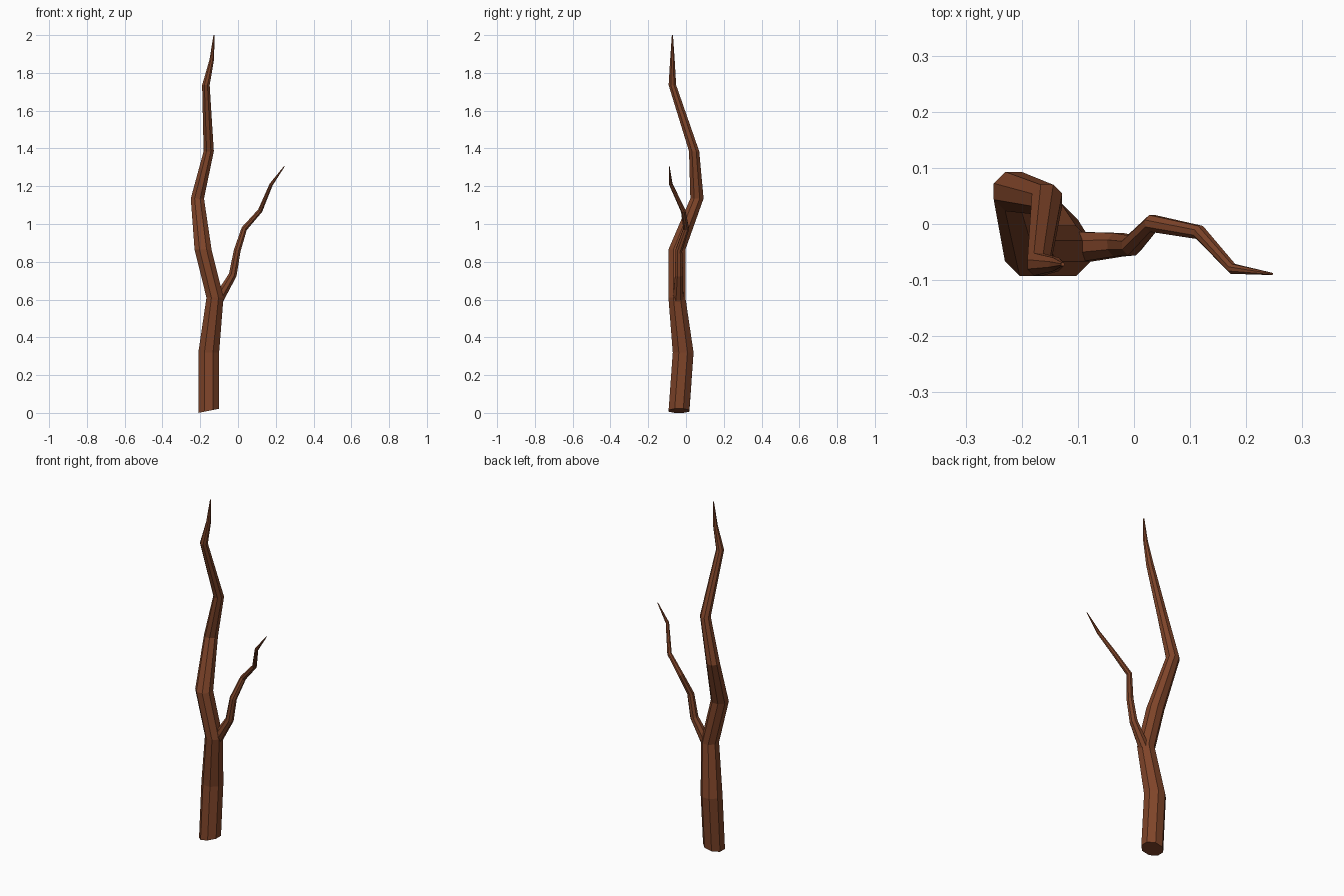
import bpy, bmesh
from math import pi, cos, sin
from mathutils import Vector

if "Cube" in bpy.data.objects:
    bpy.data.objects.remove(bpy.data.objects["Cube"])

SIDES = 8
bark = bpy.data.materials.new("bark")
bark.diffuse_color = (0.21, 0.058, 0.022, 1)
bark.use_nodes = True
bark.node_tree.nodes["Principled BSDF"].inputs["Base Color"].default_value = bark.diffuse_color


def limb(name, path, tilted, base_slope=0.0):
    """Tapered octagonal tube through (x, y, z, half_width) stations."""
    bm = bmesh.new()
    pts = [Vector(p[:3]) for p in path]
    rings = []
    for i, p in enumerate(path):
        # cross-section plane: level for the trunk, across the path for the branch
        n = Vector((0, 0, 1))
        if tilted:
            before = (pts[i] - pts[max(i - 1, 0)]).normalized()
            after = (pts[min(i + 1, len(pts) - 1)] - pts[i]).normalized()
            n = (before + after).normalized()
        u = Vector((0, 1, 0)).cross(n).normalized()
        v = n.cross(u)
        r = p[3] / cos(pi / SIDES)
        ring = []
        for k in range(SIDES):
            a = 2 * pi * (k + 0.5) / SIDES
            co = pts[i] + r * (cos(a) * u + sin(a) * v)
            if i == 0:
                co.z += base_slope * (co.x - pts[0].x)
            ring.append(bm.verts.new(co))
        rings.append(ring)
    for lo, hi in zip(rings, rings[1:]):
        for k in range(SIDES):
            j = (k + 1) % SIDES
            bm.faces.new((lo[k], lo[j], hi[j], hi[k]))
    bm.faces.new(rings[0][::-1])
    bm.faces.new(rings[-1])
    me = bpy.data.meshes.new(name)
    bm.to_mesh(me)
    bm.free()
    me.materials.append(bark)
    ob = bpy.data.objects.new(name, me)
    bpy.context.collection.objects.link(ob)


# Crooked main trunk
limb("trunk", [
    (-0.155, -0.037, 0.011, 0.055),
    (-0.155, -0.015, 0.32, 0.055),
    (-0.122, -0.048, 0.61, 0.045),
    (-0.185, -0.048, 0.865, 0.045),
    (-0.215, 0.058, 1.135, 0.035),
    (-0.155, 0.043, 1.385, 0.027),
    (-0.170, -0.072, 1.735, 0.020),
    (-0.139, -0.072, 1.87, 0.012),
    (-0.127, -0.072, 2.0, 0.003)], False, 0.2)

# Thin side branch growing from the fork
limb("side_branch", [
    (-0.105, -0.042, 0.60, 0.028),
    (-0.028, -0.037, 0.73, 0.021),
    (-0.004, -0.038, 0.86, 0.018),
    (0.033, 0.001, 0.975, 0.015),
    (0.117, -0.015, 1.07, 0.012),
    (0.176, -0.080, 1.21, 0.009),
    (0.246, -0.089, 1.306, 0.002)], True)
